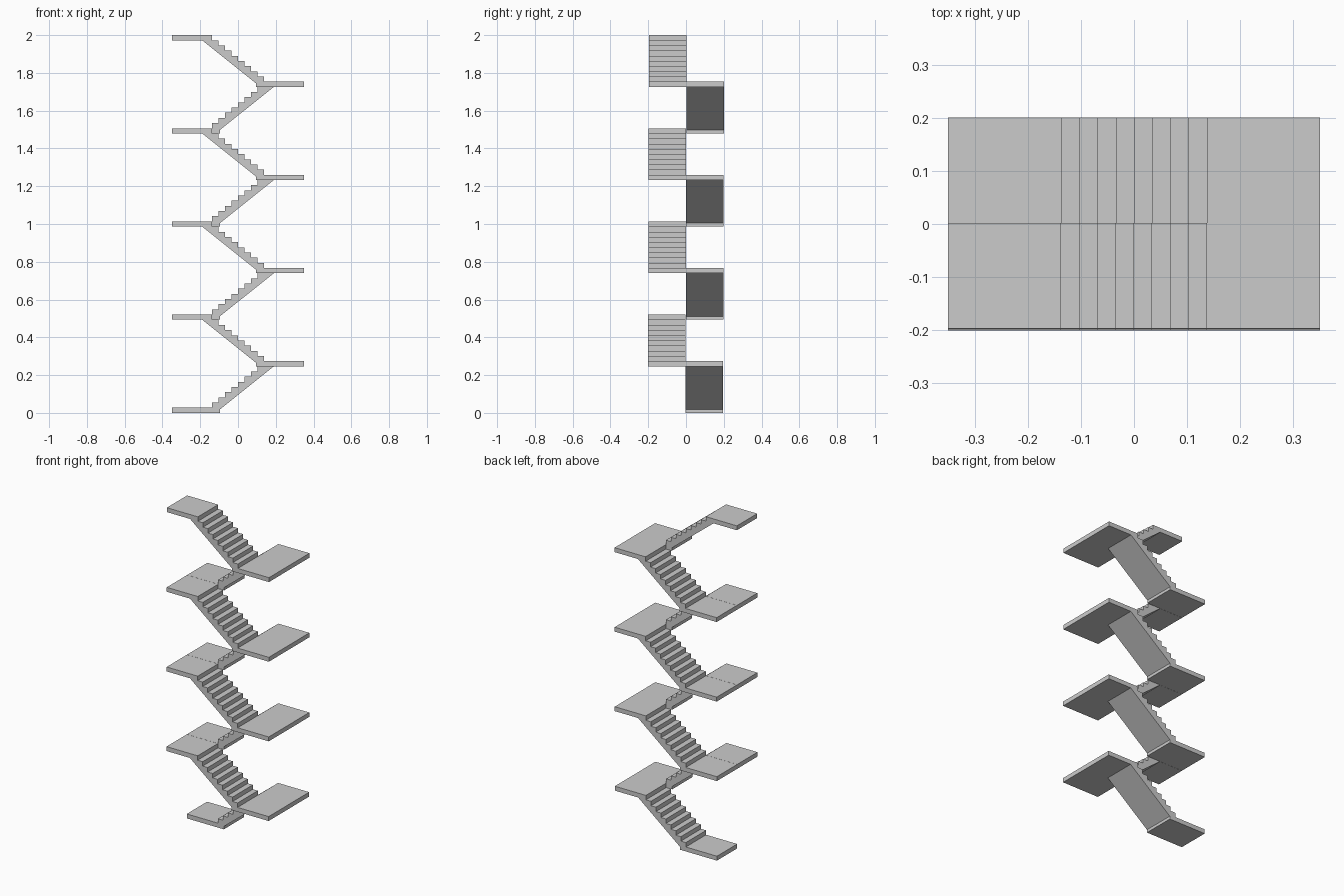
import bpy, bmesh

if "Cube" in bpy.data.objects:
    bpy.data.objects.remove(bpy.data.objects["Cube"])

RISE = 2 / 73          # riser height, also landing thickness
HALF = 0.137           # half the run of the steps
GOING = 2 * HALF / 8   # tread depth
END = 0.35             # outer edge of landings
WIDTH = 0.1985         # width of one flight


def flight_profile():
    # Lower landing, nine risers, upper landing, then the sloped underside
    pts = [(-END, 0), (-END, RISE)]
    for i in range(9):
        x = -HALF + i * GOING
        pts += [(x, (i + 1) * RISE), (x, (i + 2) * RISE)]
    pts += [(END, 10 * RISE), (END, 9 * RISE), (0.19, 9 * RISE),
            (-0.096, 0.018), (-0.096, 0)]
    return pts


def make_flight(name, y0, z0, side):
    bm = bmesh.new()
    face = bm.faces.new([bm.verts.new((side * x, y0, z + z0))
                         for x, z in flight_profile()])
    ext = bmesh.ops.extrude_face_region(bm, geom=[face], use_keep_orig=True)
    verts = [v for v in ext["geom"] if isinstance(v, bmesh.types.BMVert)]
    bmesh.ops.translate(bm, verts=verts, vec=(0, WIDTH, 0))
    bmesh.ops.recalc_face_normals(bm, faces=bm.faces)
    mesh = bpy.data.meshes.new(name)
    bm.to_mesh(mesh)
    bm.free()
    obj = bpy.data.objects.new(name, mesh)
    bpy.context.collection.objects.link(obj)
    # Repeat every two flights up the stairwell
    arr = obj.modifiers.new("storeys", 'ARRAY')
    arr.count = 4
    arr.use_relative_offset = False
    arr.use_constant_offset = True
    arr.constant_offset_displace = (0, 0.001, 18 * RISE)
    return obj


# Back flights climb to the right, front flights climb back to the left
make_flight("back_flights", -0.0015, 0, 1)
make_flight("front_flights", -0.2, 9 * RISE, -1)
